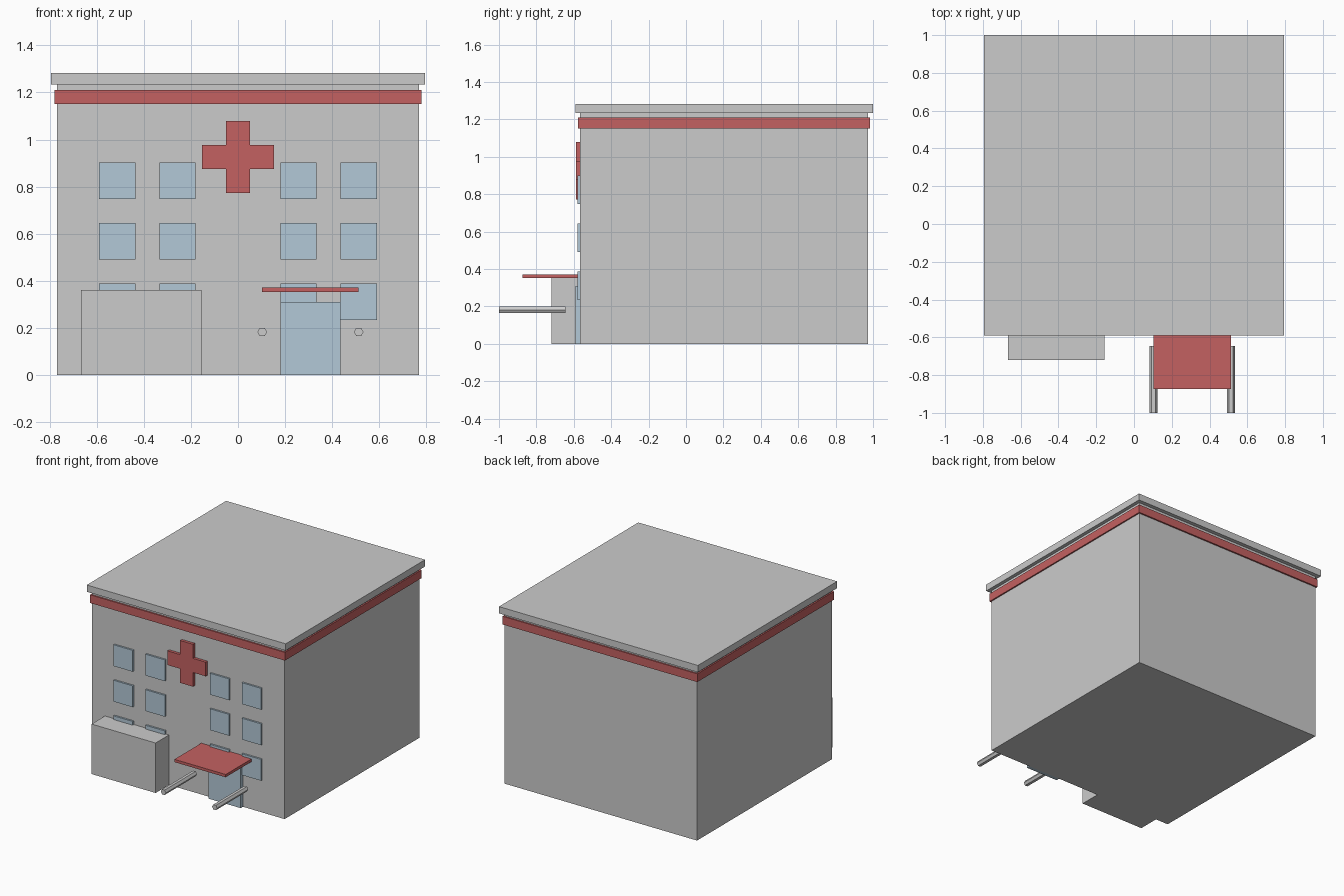
import bpy, bmesh, math
from mathutils import Matrix

if "Cube" in bpy.data.objects:
    bpy.data.objects.remove(bpy.data.objects["Cube"])


def material(name, color):
    m = bpy.data.materials.new(name)
    m.diffuse_color = color
    m.use_nodes = True
    m.node_tree.nodes["Principled BSDF"].inputs["Base Color"].default_value = m.diffuse_color
    return m


RED = material("red", (0.55, 0.12, 0.12, 1))
GLASS = material("glass", (0.45, 0.58, 0.68, 1))


def finish(name, bm, mat=None):
    bmesh.ops.recalc_face_normals(bm, faces=bm.faces[:])
    me = bpy.data.meshes.new(name)
    bm.to_mesh(me)
    bm.free()
    if mat:
        me.materials.append(mat)
    ob = bpy.data.objects.new(name, me)
    bpy.context.collection.objects.link(ob)
    return ob


def box(name, x, y, z, mat=None):
    """Box from (min, max) pairs."""
    bm = bmesh.new()
    spans = (x, y, z)
    size = [b - a for a, b in spans]
    mid = [(a + b) / 2 for a, b in spans]
    bmesh.ops.create_cube(bm, size=1, matrix=Matrix.Translation(mid) @ Matrix.Diagonal((*size, 1)))
    return finish(name, bm, mat)


WALL = -0.566  # front wall plane

# Main block, red band and roof slab
box("building_body", (-0.769, 0.769), (WALL, 0.972), (0, 1.235))
box("red_band", (-0.779, 0.779), (-0.577, 0.983), (1.152, 1.211), RED)
box("roof_slab", (-0.795, 0.795), (-0.591, 1.0), (1.234, 1.283))

# Cross sign: one extruded outline
a, b, zc = 0.051, 0.153, 0.926
quarter = [(b, -a), (b, a), (a, a)]
outline = []
for k in range(4):
    c, s = round(math.cos(k * math.pi / 2)), round(math.sin(k * math.pi / 2))
    outline += [(c * u - s * v, s * u + c * v) for u, v in quarter]
bm = bmesh.new()
face = bm.faces.new([bm.verts.new((u, -0.587, zc + v)) for u, v in outline])
ext = bmesh.ops.extrude_face_region(bm, geom=[face])
bmesh.ops.translate(bm, vec=(0, 0.021, 0),
                    verts=[v for v in ext["geom"] if isinstance(v, bmesh.types.BMVert)])
finish("cross_sign", bm, RED)

# Window grid
for row, z in enumerate((0.311, 0.568, 0.8245)):
    for col, x in enumerate((-0.513, -0.257, 0.257, 0.513)):
        box(f"window_{row}_{col}", (x - 0.077, x + 0.077), (-0.579, WALL + 0.005),
            (z - 0.077, z + 0.077), GLASS)

# Entrance door, canopy and side annex
box("entrance_door", (0.18, 0.436), (-0.592, WALL + 0.005), (0, 0.31), GLASS)
box("entrance_canopy", (0.103, 0.513), (-0.873, WALL), (0.351, 0.371), RED)
box("front_annex", (-0.667, -0.155), (-0.719, WALL), (0, 0.361))

# Six-sided handrails
for side, x in (("left", 0.103), ("right", 0.513)):
    bm = bmesh.new()
    m = (Matrix.Translation((x, -0.8225, 0.182)) @ Matrix.Rotation(math.pi / 2, 4, 'X')
         @ Matrix.Rotation(math.pi / 2, 4, 'Z'))
    bmesh.ops.create_cone(bm, cap_ends=True, segments=6, radius1=0.0205, radius2=0.0205,
                          depth=0.355, matrix=m)
    # put hexagon corners on the horizontal axis
    if max(v.co.z for v in bm.verts) > 0.182 + 0.019:
        bmesh.ops.rotate(bm, verts=bm.verts[:], cent=(x, -0.8225, 0.182),
                         matrix=Matrix.Rotation(math.pi / 6, 3, 'Y'))
    finish(f"handrail_{side}", bm)
